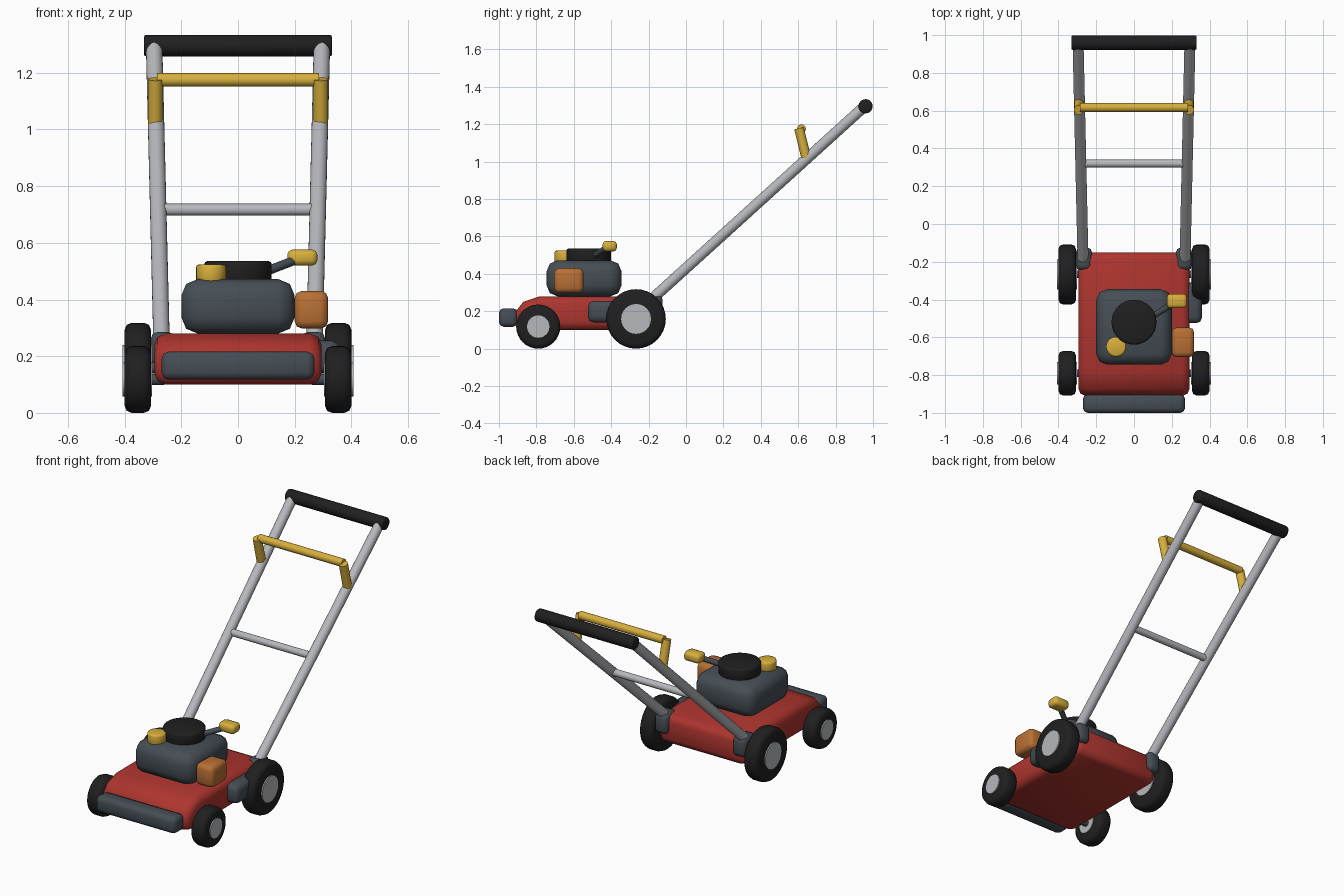
import bpy, bmesh, math
from mathutils import Vector

if "Cube" in bpy.data.objects:
    bpy.data.objects.remove(bpy.data.objects["Cube"])


def material(name, rgb):
    m = bpy.data.materials.new(name)
    m.use_nodes = True
    m.diffuse_color = (*rgb, 1)
    m.node_tree.nodes["Principled BSDF"].inputs["Base Color"].default_value = (*rgb, 1)
    return m


RED = material("deck red", (0.42, 0.035, 0.028))
SLATE = material("slate grey", (0.06, 0.075, 0.09))
BLACK = material("rubber black", (0.014, 0.014, 0.015))
SILVER = material("tube silver", (0.47, 0.48, 0.51))
YELLOW = material("control yellow", (0.68, 0.43, 0.045))
ORANGE = material("tank orange", (0.48, 0.16, 0.035))


def finish(name, bm, mat, bevel=0, segments=2):
    """Round the sharp edges, then make a smooth-shaded object."""
    bmesh.ops.recalc_face_normals(bm, faces=bm.faces)
    if bevel:
        edges = [e for e in bm.edges if e.calc_face_angle(0) > math.radians(60)]
        bmesh.ops.bevel(bm, geom=edges, offset=bevel, segments=segments,
                        profile=0.5, affect='EDGES', clamp_overlap=True)
    mesh = bpy.data.meshes.new(name)
    bm.to_mesh(mesh)
    bm.free()
    mesh.materials.append(mat)
    ob = bpy.data.objects.new(name, mesh)
    bpy.context.collection.objects.link(ob)
    bpy.ops.object.select_all(action='DESELECT')
    ob.select_set(True)
    bpy.context.view_layer.objects.active = ob
    bpy.ops.object.shade_smooth_by_angle(angle=math.radians(50))
    return ob


def box(name, lo, hi, mat, bevel, segments=2):
    bm = bmesh.new()
    bmesh.ops.create_cube(bm, size=1)
    lo, hi = Vector(lo), Vector(hi)
    for v in bm.verts:
        v.co = (lo + hi) / 2 + v.co * (hi - lo)
    return finish(name, bm, mat, bevel, segments)


def rod(name, a, b, radius, mat, bevel=0, sides=24):
    bm = bmesh.new()
    a, b = Vector(a), Vector(b)
    bmesh.ops.create_cone(bm, cap_ends=True, segments=sides, radius1=radius,
                          radius2=radius, depth=(b - a).length)
    turn = (b - a).to_track_quat('Z', 'Y')
    for v in bm.verts:
        v.co = (a + b) / 2 + turn @ v.co
    return finish(name, bm, mat, bevel)


# Deck: side profile with a rounded nose, extruded across the width
profile = [(-0.91, 0.1), (-0.91, 0.2), (-0.87, 0.25), (-0.78, 0.28), (-0.15, 0.28), (-0.15, 0.1)]
bm = bmesh.new()
nose = bm.faces.new([bm.verts.new((-0.295, y, z)) for y, z in profile])
side = bmesh.ops.extrude_face_region(bm, geom=[nose])["geom"]
for v in side:
    if isinstance(v, bmesh.types.BMVert):
        v.co.x = 0.295
if nose.is_valid and len([f for f in bm.faces if all(v.co.x < 0 for v in f.verts)]) == 0:
    bm.faces.new(nose.verts)
finish("deck", bm, RED, 0.04)

box("front_bumper", (-0.27, -1, 0.117), (0.27, -0.9, 0.216), SLATE, 0.025)
box("discharge_chute", (0.26, -0.525, 0.14), (0.36, -0.31, 0.255), SLATE, 0.03)

# Engine and its fittings
box("engine", (-0.2, -0.745, 0.28), (0.2, -0.345, 0.472), SLATE, 0.058)
rod("engine_cap", (0, -0.52, 0.46), (0, -0.52, 0.536), 0.119, BLACK, 0.012, 32)
rod("oil_cap", (-0.095, -0.65, 0.46), (-0.095, -0.65, 0.524), 0.053, YELLOW, 0.01)
box("fuel_tank", (0.2, -0.705, 0.298), (0.318, -0.548, 0.43), ORANGE, 0.025)
rod("starter_lever", (0.08, -0.5, 0.492), (0.225, -0.41, 0.548), 0.016, SLATE)
box("starter_grip", (0.174, -0.446, 0.52), (0.28, -0.37, 0.576), YELLOW, 0.018)

# Mirrored parts: wheels, brackets, handle tubes and control arms
for label, s in (("left", 1), ("right", -1)):
    for end, y, r, hub in (("front", -0.79, 0.118, 0.06), ("rear", -0.267, 0.159, 0.08)):
        rod(f"{end}_{label}_wheel", (s * 0.307, y, r), (s * 0.4, y, r), r, BLACK, 0.025, 32)
        rod(f"{end}_{label}_hub", (s * 0.303, y, r), (s * 0.407, y, r), hub, SILVER)
        rod(f"{end}_{label}_axle", (s * 0.26, y, r), (s * 0.31, y, r), 0.02, SLATE)
    xs = sorted((s * 0.222, s * 0.308))
    box(f"{label}_bracket", (xs[0], -0.245, 0.165), (xs[1], -0.125, 0.286), SLATE, 0.025)
    rod(f"{label}_handle_tube", (s * 0.27, -0.19, 0.258), (s * 0.296, 0.955, 1.296), 0.029, SILVER)
    rod(f"{label}_control_arm", (s * 0.292, 0.643, 1.02), (s * 0.292, 0.604, 1.178), 0.026, YELLOW)

# Bars across the handle
rod("handle_crossbar", (-0.28, 0.32, 0.717), (0.28, 0.32, 0.717), 0.021, SILVER)
rod("control_bar", (-0.285, 0.617, 1.175), (0.285, 0.617, 1.175), 0.024, YELLOW)
rod("handle_grip", (-0.332, 0.96, 1.296), (0.332, 0.96, 1.296), 0.038, BLACK, 0.008)
